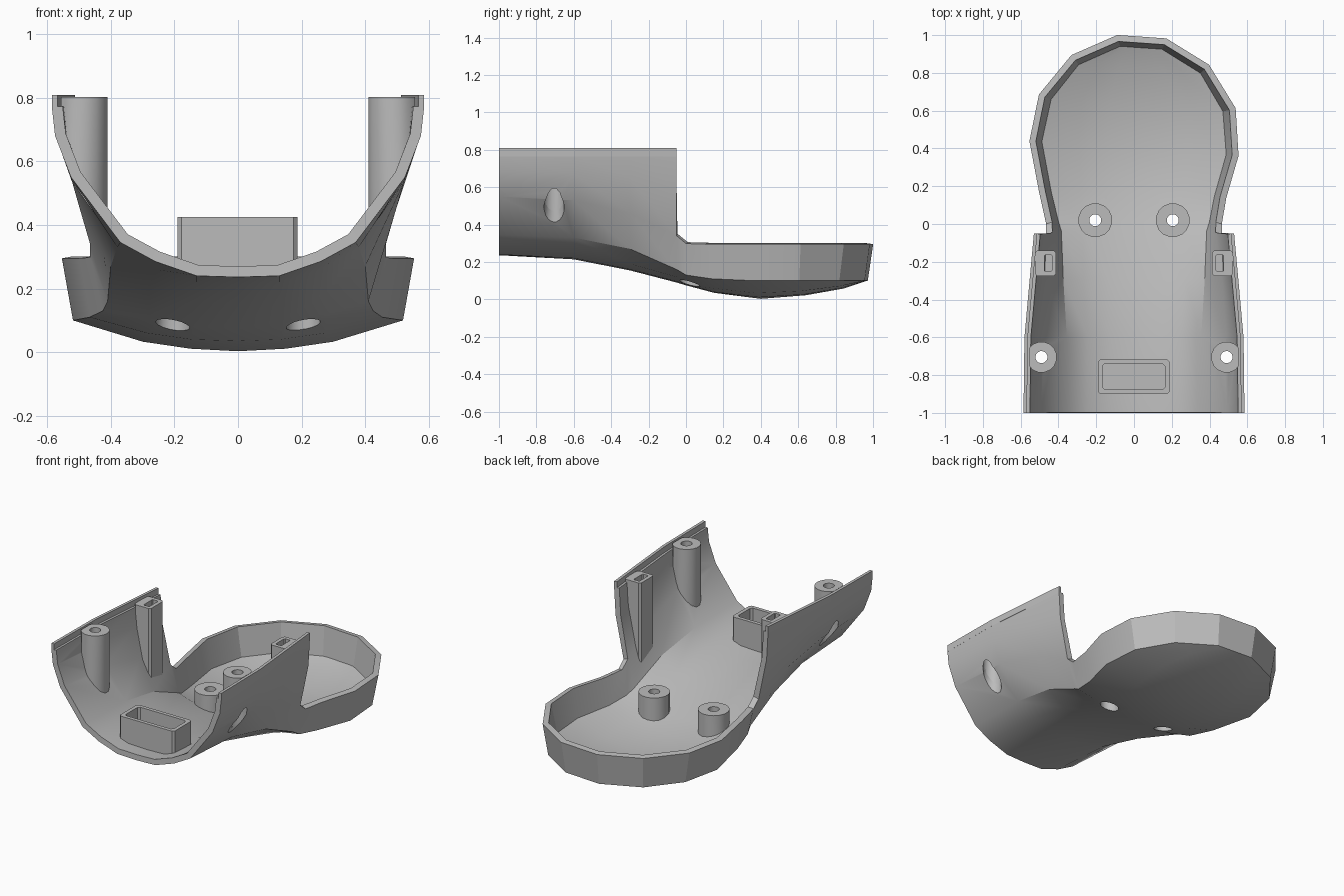
import bpy, bmesh, math
from mathutils import Matrix, Vector

cube = bpy.data.objects.get("Cube")
if cube:
    bpy.data.objects.remove(cube, do_unlink=True)

grey = bpy.data.materials.new("plain_grey")
grey.use_nodes = True
grey.diffuse_color = (0.5, 0.5, 0.5, 1)
grey.node_tree.nodes["Principled BSDF"].inputs["Base Color"].default_value = (0.5, 0.5, 0.5, 1)

# Half sections (x, z) from rim to keel: rim y, keel y, points
LEDGE = 0.77
STATIONS = [
    (-1, -1, [(.585, LEDGE), (.575, .68), (.525, .55), (.37, .345), (.26, .285), (.13, .24), (0, .236)]),
    (-.6, -.6, [(.58, LEDGE), (.57, .67), (.52, .53), (.38, .33), (.26, .26), (.13, .22), (0, .214)]),
    (-.3, -.3, [(.553, LEDGE), (.54, .65), (.50, .46), (.40, .27), (.28, .19), (.14, .16), (0, .155)]),
    (-.05, -.05, [(.53, LEDGE), (.52, .6), (.465, .34), (.41, .16), (.28, .12), (.14, .095), (0, .09)]),
    (0, 0, [(.465, .298), (.425, .13), (.28, .105), (.14, .08), (0, .075)]),
    (.15, .15, [(.495, .295), (.46, .11), (.28, .06), (.14, .04), (0, .035)]),
    (.4, .4, [(.555, .295), (.52, .1), (.3, .033), (.15, .011), (0, .003)]),
    (.65, .64, [(.522, .295), (.485, .1), (.3, .045), (.15, .026), (0, .022)]),
    (.87, .845, [(.365, .295), (.345, .1), (.22, .072), (.11, .062), (0, .058)]),
    (.993, .965, [(.13, .295), (.12, .1), (.08, .1), (.04, .1), (0, .1)]),
]
FULL = 7


def finish(name, bm, smooth=None):
    mesh = bpy.data.meshes.new(name)
    bm.to_mesh(mesh)
    bm.free()
    mesh.materials.append(grey)
    obj = bpy.data.objects.new(name, mesh)
    bpy.context.collection.objects.link(obj)
    return obj


def apply(obj, kind, **settings):
    mod = obj.modifiers.new(kind.lower(), kind)
    for key, value in settings.items():
        setattr(mod, key, value)
    bpy.context.view_layer.objects.active = obj
    bpy.ops.object.modifier_apply(modifier=mod.name)


def smooth(obj, degrees):
    bpy.ops.object.select_all(action='DESELECT')
    obj.select_set(True)
    bpy.context.view_layer.objects.active = obj
    bpy.ops.object.shade_smooth_by_angle(angle=math.radians(degrees))


def twist(x, y, z):
    """Turn the round end slightly about its middle."""
    amount = math.radians(-4) * min(max(y / 0.4, 0), 1)
    pivot = Vector((0, 0.4, 0))
    return Matrix.Rotation(amount, 3, 'Z') @ (Vector((x, y, z)) - pivot) + pivot


def shell_z(x, y):
    """Height of the outer skin under a point."""
    for (ya, _, a), (yb, _, b) in zip(STATIONS, STATIONS[1:]):
        if ya <= y <= yb:
            t = (y - ya) / (yb - ya)
            count = min(len(a), len(b))
            pts = [Vector(p).lerp(Vector(q), t) for p, q in zip(a[-count:], b[-count:])]
            for p, q in zip(pts, pts[1:]):
                if q.x <= abs(x) <= p.x:
                    return q.y + (p.y - q.y) * (abs(x) - q.x) / (p.x - q.x)
            return pts[0].y
    return 0.1


def prism(name, outline, top, bottom=None):
    """Upright prism; without a bottom height it stands on the shell."""
    bm = bmesh.new()
    low = [bm.verts.new((x, y, shell_z(x, y) + 0.014 if bottom is None else bottom)) for x, y in outline]
    high = [bm.verts.new((x, y, top)) for x, y in outline]
    bm.faces.new(high)
    bm.faces.new(low[::-1])
    for i in range(len(outline)):
        j = (i + 1) % len(outline)
        bm.faces.new((low[i], low[j], high[j], high[i]))
    bmesh.ops.recalc_face_normals(bm, faces=bm.faces[:])
    return finish(name, bm)


def circle(x, y, radius, sides=16, limit=9):
    pts = []
    for i in range(sides):
        a = math.tau * (i + 0.5) / sides
        px = x + radius * math.cos(a)
        pts.append((max(-limit, min(limit, px)), y + radius * math.sin(a)))
    return pts


def rectangle(x0, x1, y0, y1, c=0.012):
    """Rectangle with small chamfered corners."""
    return [(x0 + c, y0), (x1 - c, y0), (x1, y0 + c), (x1, y1 - c),
            (x1 - c, y1), (x0 + c, y1), (x0, y1 - c), (x0, y0 + c)]


def cut(targets, cutter):
    for obj in targets:
        apply(obj, 'BOOLEAN', operation='DIFFERENCE', solver='EXACT', object=cutter)
    bpy.data.objects.remove(cutter, do_unlink=True)


# Thin body shell: deep trough in front, shallow round tray behind
bm = bmesh.new()
rows = []
for rim_y, low_y, half in STATIONS:
    pad = FULL - len(half)
    coords = [(x, rim_y if i + pad <= 2 else low_y, z) for i, (x, z) in enumerate(half)]
    coords += [(-x, y, z) for x, y, z in coords[-2::-1]]
    verts = [bm.verts.new(twist(*c)) for c in coords]
    rows.append([None] * pad + verts + [None] * pad)
for a, b in zip(rows, rows[1:]):
    for i in range(len(a) - 1):
        quad = (a[i], a[i + 1], b[i + 1], b[i])
        if None not in quad:
            bm.faces.new(quad)
bm.faces.new([v for v in rows[-1] if v])
shell = finish("body_shell", bm)
apply(shell, 'SOLIDIFY', thickness=0.034, offset=-1, use_even_offset=True)

# Thin tongue along the top of each side wall
for side, label in ((1, "left"), (-1, "right")):
    bm = bmesh.new()
    pairs = []
    for y, _, half in STATIONS[:4]:
        x = half[0][0]
        pairs.append([bm.verts.new((side * x, y, z)) for z in (LEDGE - 0.005, 0.808)])
    for a, b in zip(pairs, pairs[1:]):
        quad = [a[0], b[0], b[1], a[1]]
        bm.faces.new(quad if side > 0 else quad[::-1])
    lip = finish(label + "_wall_lip", bm)
    apply(lip, 'SOLIDIFY', thickness=0.018, offset=-1)

# Screw posts, tray bosses and wall slots on both sides
for side, label in ((1, "left"), (-1, "right")):
    px, py = side * 0.49, -0.705
    post = prism(label + "_screw_post", circle(px, py, 0.082, 16, 0.556), 0.803)
    cut([post, shell], prism("cutter", circle(px, py, 0.054), 0.7, -0.1))
    cut([post], prism("cutter", circle(px, py, 0.032), 1, 0.3))
    smooth(post, 30)

    bx, by = side * 0.205, 0.02
    boss = prism(label + "_tray_boss", circle(bx, by, 0.09), 0.235)
    cut([boss, shell], prism("cutter", circle(bx, by, 0.054), 0.17, -0.1))
    cut([boss], prism("cutter", circle(bx, by, 0.032), 0.5, 0))
    smooth(boss, 30)

    x0, x1 = sorted((side * 0.412, side * 0.525))
    slot = prism(label + "_wall_slot", rectangle(x0, x1, -0.275, -0.14), 0.79)
    x0, x1 = sorted((side * 0.435, side * 0.475))
    cut([slot], prism("cutter", rectangle(x0, x1, -0.252, -0.163, 0.005), 1, 0.5))

# Open rectangular holder on the trough floor
holder = prism("floor_holder", rectangle(-0.19, 0.187, -0.9, -0.717), 0.425)
cut([holder], prism("cutter", rectangle(-0.167, 0.164, -0.877, -0.74), 1, 0.28))

smooth(shell, 25)
